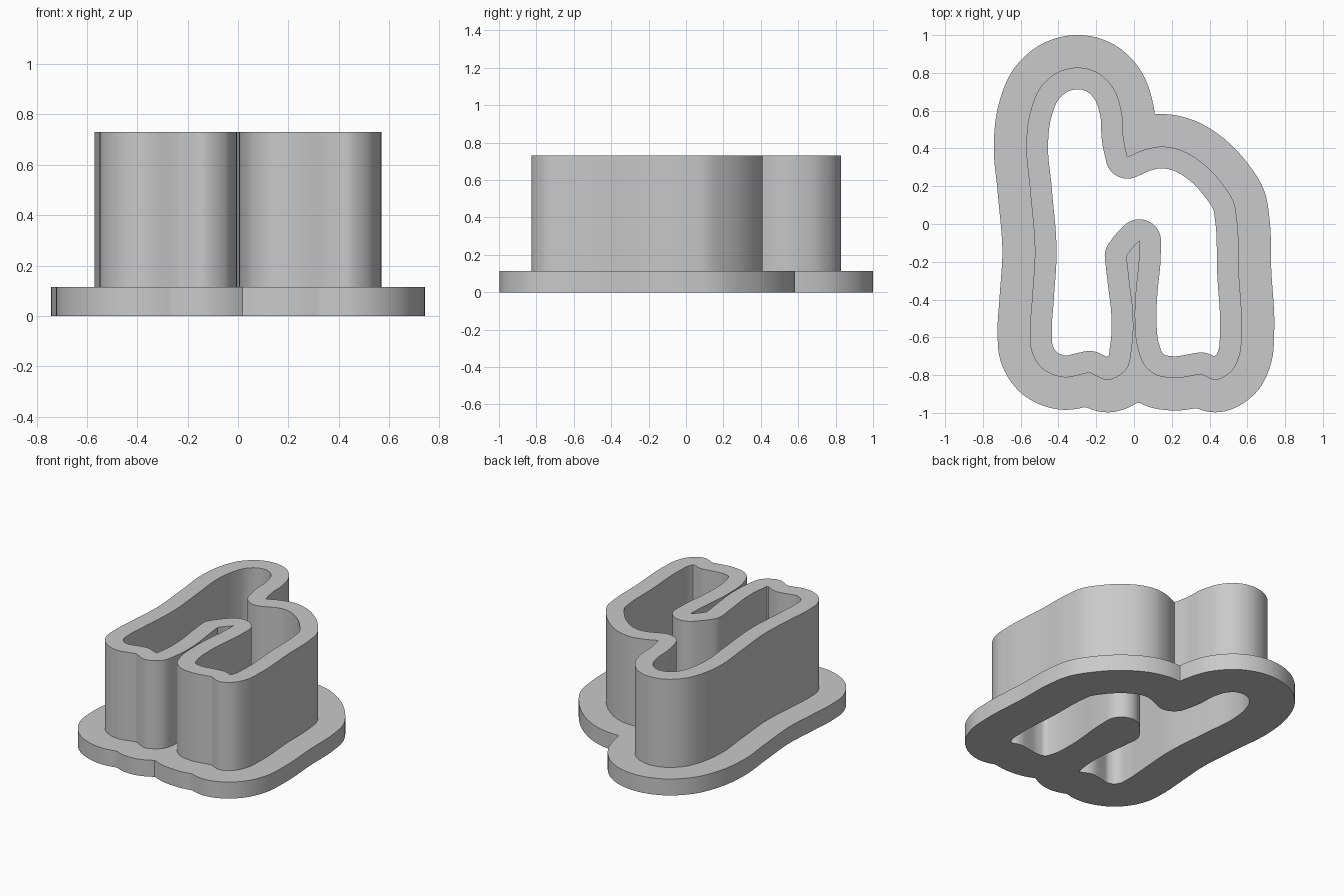
import bpy
import bmesh
import math
from mathutils import Vector
from mathutils.geometry import intersect_point_line, delaunay_2d_cdt

cube = bpy.data.objects.get("Cube")
if cube:
    bpy.data.objects.remove(cube, do_unlink=True)

FLANGE_HEIGHT = 0.115
TOTAL_HEIGHT = 0.73
FLANGE_MARGIN = 0.172
WALL_THICKNESS = 0.115
SPACING = 0.015

# Clockwise wall outline: smooth strokes that meet at sharp corners
STROKES = [
    # right shoulder, right side and right foot
    [(-.035, .355), (.06, .395), (.15, .41), (.25, .39), (.36, .325), (.47, .21), (.53, .11),
     (.545, .02), (.555, -.25), (.57, -.57), (.56, -.69), (.52, -.775), (.43, -.825), (.355, -.795)],
    # right foot and right side of the slot
    [(.355, -.795), (.2, -.815), (.12, -.8), (.06, -.755), (.02, -.66), (.004, -.5),
     (.01, -.35), (.025, -.2), (.028, -.09)],
    [(.028, -.09), (-.01, -.13), (-.04, -.17)],
    # left side of the slot and left foot
    [(-.04, -.17), (-.025, -.3), (-.005, -.48), (-.01, -.64), (-.045, -.775),
     (-.137, -.825), (-.235, -.787)],
    # left foot, left side and rounded top
    [(-.235, -.787), (-.385, -.81), (-.485, -.765), (-.54, -.68), (-.55, -.57), (-.54, -.4),
     (-.525, -.15), (-.55, .18), (-.57, .43), (-.55, .59), (-.49, .73), (-.4, .805), (-.285, .828),
     (-.19, .8), (-.11, .72), (-.065, .59), (-.055, .45), (-.035, .355)],
]


def smooth_stroke(points):
    """Sample a smooth curve through the points, leaving out the last one."""
    pts = [Vector(p) for p in points]
    pts = [2 * pts[0] - pts[1]] + pts + [2 * pts[-1] - pts[-2]]
    result = []
    for a, b, c, d in zip(pts, pts[1:], pts[2:], pts[3:]):
        length = (c - b).length
        before, after = (b - a).length, (d - c).length
        # tangents allow for uneven spacing
        m1 = (c - b) + length * ((b - a) / before - (c - a) / (before + length))
        m2 = (c - b) + length * ((d - c) / after - (d - b) / (length + after))
        steps = max(2, math.ceil(length / SPACING))
        for i in range(steps):
            t = i / steps
            s = 1 - t
            result.append(b * s * s * (1 + 2 * t) + m1 * t * s * s
                          + c * t * t * (1 + 2 * s) - m2 * t * t * s)
    return result


def distance_to_outline(point, outline):
    best = math.inf
    for i, b in enumerate(outline):
        a = outline[i - 1]
        t = intersect_point_line(point, a, b)[1]
        near = a.lerp(b, min(1, max(0, t)))
        best = min(best, (point - near).length)
    return best


def offset_outline(outline, distance):
    """Offset with round joins; positive is outward. Swallowed points are dropped."""
    result = []
    for i, p in enumerate(outline):
        before = p - outline[i - 1]
        after = outline[(i + 1) % len(outline)] - p
        start = math.atan2(before.x, -before.y)
        turn = math.atan2(after.x, -after.y) - start
        turn = (turn + math.pi) % math.tau - math.pi
        if turn * distance < 0:
            # the offset side opens up here: round join
            steps = max(1, math.ceil(abs(turn) / 0.15))
            joins = [(start + turn * k / steps, distance) for k in range(steps + 1)]
        else:
            joins = [(start + turn / 2, distance / math.cos(turn / 2))]
        for angle, reach in joins:
            q = p + Vector((math.cos(angle), math.sin(angle))) * reach
            if distance_to_outline(q, outline) < abs(distance) - 0.0002:
                continue
            if not result or min((q - result[-1]).length, (q - result[0]).length) > SPACING / 2:
                result.append(q)
    return result


def fill_loops(loops):
    """Triangulate nested loops; each triangle comes with the loops it lies in."""
    points, faces = [], []
    for loop in loops:
        faces.append(list(range(len(points), len(points) + len(loop))))
        points += reversed(loop)
    filled = delaunay_2d_cdt(points, [], faces, 1, 0.00001)
    return filled[0], zip(filled[2], filled[5])


def extrude(bm, faces, height, keep):
    grown = bmesh.ops.extrude_face_region(bm, geom=faces, use_keep_orig=keep)["geom"]
    moved = [v for v in grown if isinstance(v, bmesh.types.BMVert)]
    bmesh.ops.translate(bm, verts=moved, vec=(0, 0, height))


grey = bpy.data.materials.new("plain grey")
grey.use_nodes = True
grey.diffuse_color = (0.585, 0.585, 0.585, 1)
grey.node_tree.nodes["Principled BSDF"].inputs["Base Color"].default_value = grey.diffuse_color

wall_outline = [p for stroke in STROKES for p in smooth_stroke(stroke)]
flange_outline = offset_outline(wall_outline, FLANGE_MARGIN)
opening = offset_outline(wall_outline, -WALL_THICKNESS)

# Flat sheet at the flange top, with the opening left out
bm = bmesh.new()
points, triangles = fill_loops([flange_outline, wall_outline, opening])
verts = [bm.verts.new((p.x, p.y, FLANGE_HEIGHT)) for p in points]
sheet, wall_faces = [], []
for triangle, inside in triangles:
    if 2 in inside:
        continue
    face = bm.faces.new([verts[i] for i in triangle])
    sheet.append(face)
    if 1 in inside:
        wall_faces.append(face)

# Flange downward, cutting wall upward
extrude(bm, sheet, -FLANGE_HEIGHT, True)
extrude(bm, wall_faces, TOTAL_HEIGHT - FLANGE_HEIGHT, False)
bmesh.ops.delete(bm, geom=[f for f in wall_faces if f.is_valid], context="FACES_ONLY")
bmesh.ops.recalc_face_normals(bm, faces=bm.faces)

mesh = bpy.data.meshes.new("flanged_cutter")
bm.to_mesh(mesh)
bm.free()
mesh.materials.append(grey)
cutter = bpy.data.objects.new("flanged_cutter", mesh)
bpy.context.collection.objects.link(cutter)
bpy.ops.object.select_all(action="DESELECT")
cutter.select_set(True)
bpy.context.view_layer.objects.active = cutter
bpy.ops.object.shade_smooth_by_angle(angle=math.radians(30))
